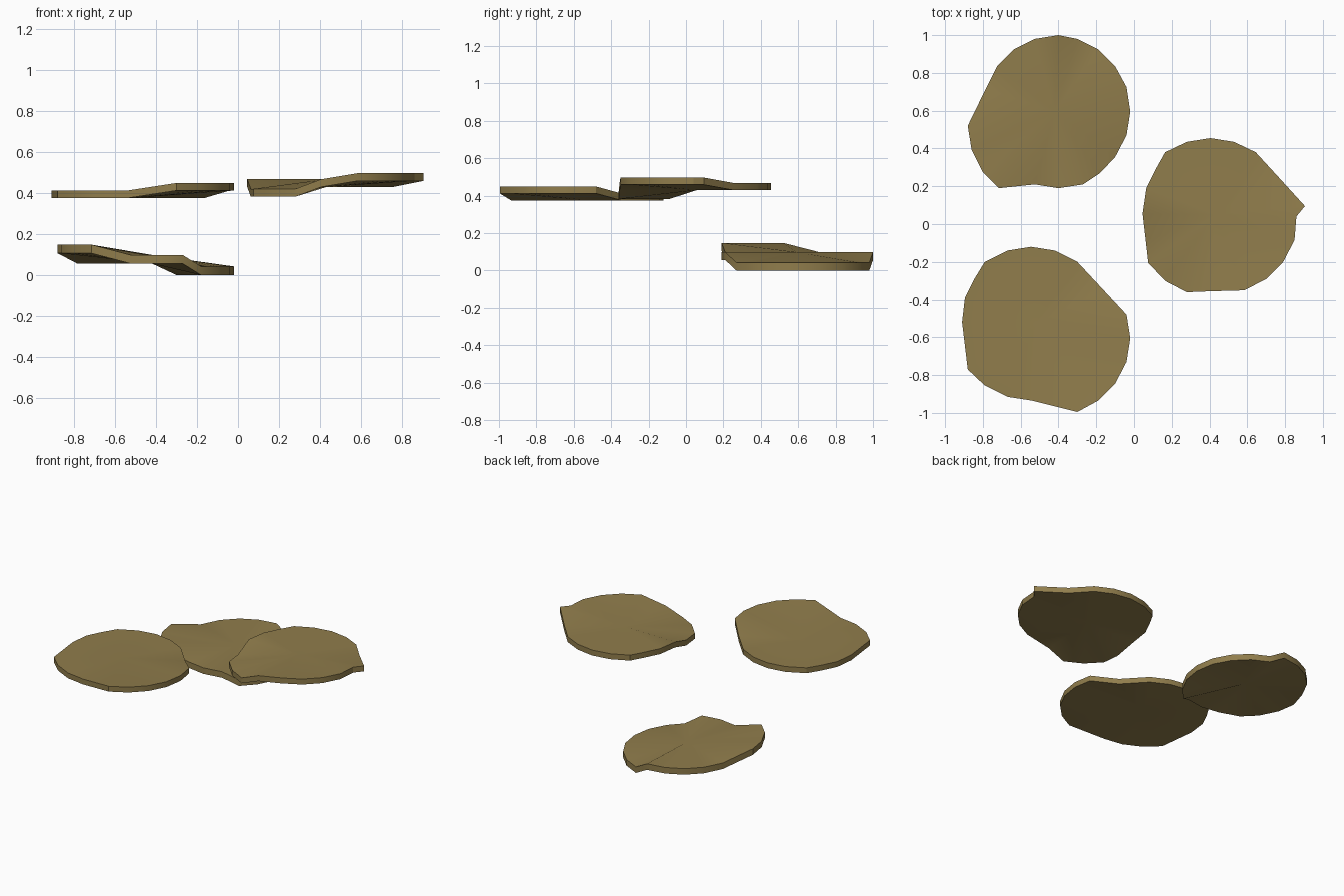
import bpy, bmesh

olive = bpy.data.materials.new("olive brown")
olive.diffuse_color = (0.28, 0.205, 0.072, 1)


def pad(name, centre, z, thick, runs):
    """Thin disc with bent rim: runs = [(rim offset from z, [(x, y), ...]), ...]"""
    rim = [(x, y, z + dz) for dz, pts in runs for x, y in pts]
    bm = bmesh.new()
    top = [bm.verts.new(p) for p in rim]
    bot = [bm.verts.new((x, y, h - thick)) for x, y, h in rim]
    ct = bm.verts.new((*centre, z))
    cb = bm.verts.new((*centre, z - thick))
    n = len(rim)
    for i in range(n):
        j = (i + 1) % n
        bm.faces.new((ct, top[i], top[j]))
        bm.faces.new((cb, bot[j], bot[i]))
        bm.faces.new((top[i], bot[i], bot[j], top[j]))
    bmesh.ops.recalc_face_normals(bm, faces=bm.faces)
    me = bpy.data.meshes.new(name)
    bm.to_mesh(me)
    bm.free()
    me.materials.append(olive)
    ob = bpy.data.objects.new(name, me)
    bpy.context.collection.objects.link(ob)
    bpy.ops.object.select_all(action='DESELECT')
    ob.select_set(True)
    bpy.context.view_layer.objects.active = ob
    bpy.ops.object.shade_smooth_by_angle(angle=0.52)


# lowest pad, back left: right edge droops, left edge lifts
pad("back_left_pad", (-0.42, 0.595), 0.098, 0.042, [
    (0, [(-0.525, 0.98), (-0.40, 1.0)]),
    (-0.056, [(-0.30, 0.98), (-0.19, 0.925), (-0.10, 0.835), (-0.04, 0.725), (-0.02, 0.595),
              (-0.04, 0.47), (-0.10, 0.355), (-0.18, 0.27)]),
    (0, [(-0.27, 0.21), (-0.40, 0.19), (-0.525, 0.21)]),
    (0.05, [(-0.715, 0.19), (-0.80, 0.275), (-0.86, 0.395), (-0.88, 0.52)]),
    (0, [(-0.785, 0.715), (-0.725, 0.835), (-0.635, 0.925)])])

# front left pad: right edge lifts
pad("front_left_pad", (-0.52, -0.53), 0.412, 0.037, [
    (0, [(-0.67, -0.14), (-0.545, -0.12), (-0.42, -0.14), (-0.30, -0.20), (-0.165, -0.345)]),
    (0.037, [(-0.04, -0.48), (-0.02, -0.605), (-0.04, -0.73), (-0.10, -0.845),
             (-0.19, -0.935), (-0.30, -0.995)]),
    (0, [(-0.54, -0.935), (-0.67, -0.915), (-0.79, -0.855), (-0.88, -0.77), (-0.895, -0.645),
         (-0.91, -0.52), (-0.895, -0.39), (-0.845, -0.29), (-0.79, -0.20)])])

# right pad: right edge lifts, front left corner droops
pad("right_pad", (0.43, 0.05), 0.467, 0.038, [
    (0, [(0.28, 0.435), (0.405, 0.455), (0.53, 0.435), (0.645, 0.38), (0.755, 0.26)]),
    (0.03, [(0.905, 0.095), (0.86, 0.04), (0.85, -0.085), (0.79, -0.20), (0.70, -0.29),
            (0.585, -0.35)]),
    (0, [(0.405, -0.355)]),
    (-0.047, [(0.28, -0.36), (0.165, -0.30), (0.075, -0.205), (0.062, -0.09)]),
    (0, [(0.045, 0.055), (0.065, 0.19), (0.12, 0.30), (0.165, 0.38)])])
